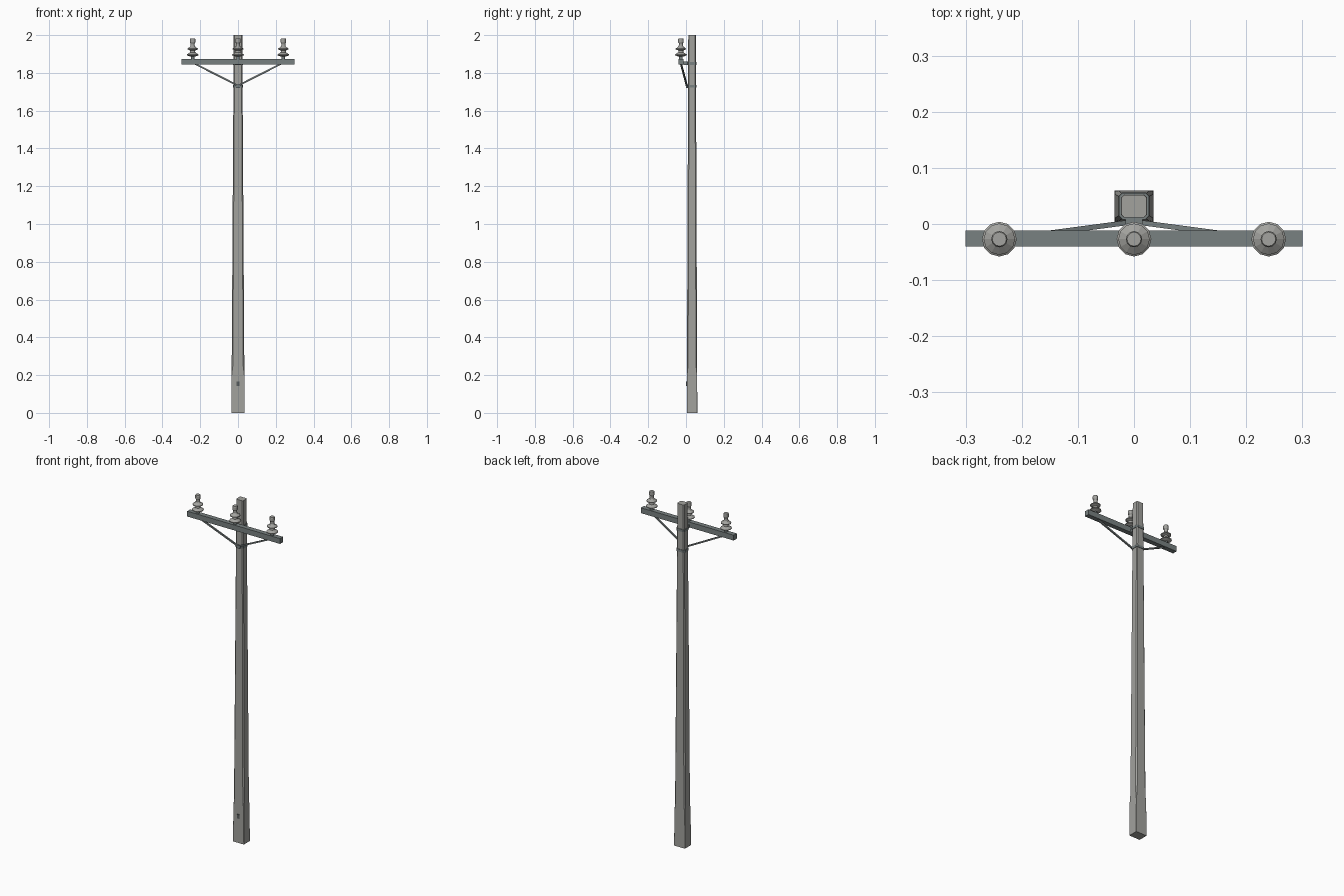
import bpy, bmesh, math
from mathutils import Vector, Matrix

if "Cube" in bpy.data.objects:
    bpy.data.objects.remove(bpy.data.objects["Cube"])


def material(name, rgb):
    m = bpy.data.materials.new(name)
    m.diffuse_color = (*rgb, 1)
    m.use_nodes = True
    m.node_tree.nodes["Principled BSDF"].inputs["Base Color"].default_value = m.diffuse_color
    return m


CONCRETE = material("concrete grey", (0.36, 0.36, 0.34))
STEEL = material("galvanised steel", (0.19, 0.22, 0.22))
CERAMIC = material("ceramic grey", (0.37, 0.37, 0.35))
DARK = material("dark metal", (0.10, 0.11, 0.11))


def finish(name, bm, mat):
    bmesh.ops.recalc_face_normals(bm, faces=bm.faces)
    me = bpy.data.meshes.new(name)
    bm.to_mesh(me)
    bm.free()
    me.materials.append(mat)
    ob = bpy.data.objects.new(name, me)
    bpy.context.collection.objects.link(ob)
    return ob


def box(name, center, size, mat, rot=Matrix()):
    bm = bmesh.new()
    bmesh.ops.create_cube(bm, size=1, matrix=Matrix.Translation(center) @ rot @ Matrix.Diagonal((*size, 1)))
    return finish(name, bm, mat)


def loft(name, rings, mat):
    """Skin a list of equally long point rings and cap both ends."""
    bm = bmesh.new()
    vs = [[bm.verts.new(p) for p in r] for r in rings]
    n = len(vs[0])
    for a, b in zip(vs, vs[1:]):
        for i in range(n):
            bm.faces.new((a[i], a[(i + 1) % n], b[(i + 1) % n], b[i]))
    bm.faces.new(vs[0])
    bm.faces.new(vs[-1])
    return finish(name, bm, mat)


def pole_size(z):
    t = z / 2
    return 0.035 - 0.0125 * t, 0.028 - 0.008 * t


YC = 0.032  # pole axis


def section(z, c, grow=0.0):
    """Rectangle with chamfered corners around the pole axis."""
    hx, hy = (s + grow for s in pole_size(z))
    pts = [(hx, hy - c), (hx - c, hy), (c - hx, hy), (-hx, hy - c),
           (-hx, c - hy), (c - hx, -hy), (hx - c, -hy), (hx, c - hy)]
    return [(x, YC + y, z) for x, y in pts]


# Tapered pole: square foot, chamfered shaft
loft("pole", [section(0, 0.0006), section(0.2, 0.0006), section(0.25, 0.006), section(2.0, 0.005)], CONCRETE)

# Clamp bands around the pole
for name, z in (("upper_band", 1.85), ("lower_band", 1.73)):
    loft(name, [section(z - 0.007, 0.006, 0.003), section(z + 0.007, 0.006, 0.003)], STEEL)

# Crossarm and the bracket that holds it off the pole
box("crossarm", (0, -0.026, 1.859), (0.6, 0.028, 0.031), STEEL)
box("arm_bracket", (0, 0.000, 1.85), (0.03, 0.026, 0.018), STEEL)
box("brace_bracket", (0, 0.006, 1.73), (0.022, 0.010, 0.018), STEEL)

# Diagonal braces
for side, sx in (("left", -1), ("right", 1)):
    a, b = Vector((0, 0.004, 1.733)), Vector((sx * 0.225, -0.026, 1.846))
    d = b - a
    box(side + "_brace", (a + b) / 2, (0.009, 0.008, d.length), STEEL, d.to_track_quat('Z', 'Y').to_matrix().to_4x4())

# Small plate near the foot
box("ground_plate", (0, 0.0035, 0.155), (0.016, 0.006, 0.024), DARK)

# Insulators: lathed profiles (radius, height above the arm)
PIN = [(0.009, -0.002), (0.009, 0.016)]
BODY = [(0.014, 0.012), (0.031, 0.019), (0.031, 0.023), (0.014, 0.034), (0.013, 0.044),
        (0.028, 0.050), (0.028, 0.054), (0.014, 0.064), (0.011, 0.070), (0.011, 0.082),
        (0.0145, 0.087), (0.0145, 0.104), (0.0125, 0.108)]


def lathe(name, profile, x, mat, n=12):
    return loft(name, [[(x + r * math.cos(2 * math.pi * i / n), -0.027 + r * math.sin(2 * math.pi * i / n), 1.8745 + h)
                        for i in range(n)] for r, h in profile], mat)


for name, x in (("left", -0.24), ("middle", 0), ("right", 0.24)):
    lathe(name + "_pin", PIN, x, STEEL)
    lathe(name + "_insulator", BODY, x, CERAMIC)
